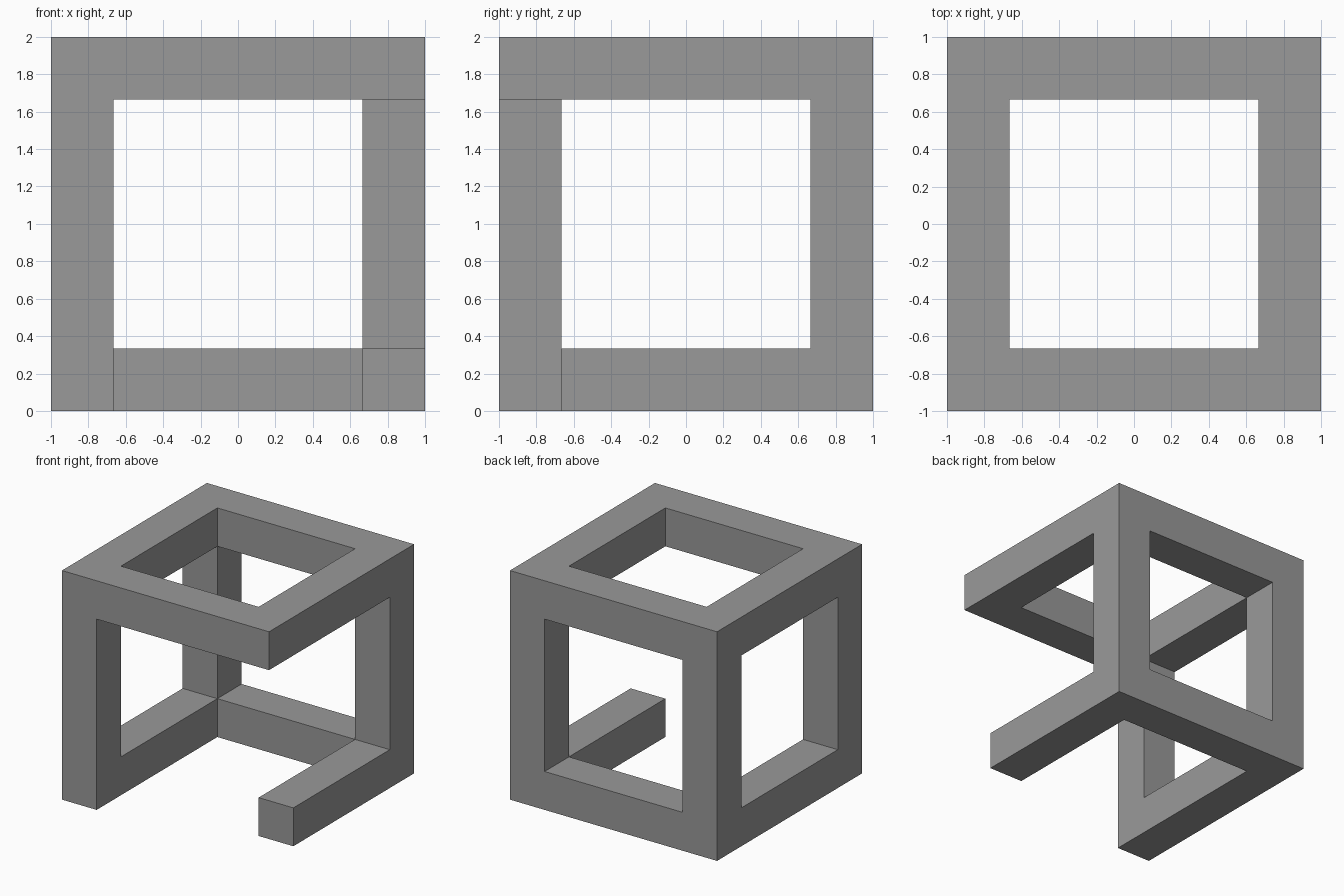
import bpy, bmesh
from itertools import product
from mathutils import Vector

if "Cube" in bpy.data.objects:
    bpy.data.objects.remove(bpy.data.objects["Cube"])

# Open cube frame laid out on a 3x3x3 grid of cells: corners and edge bars are solid
coords = ((-1, -0.665, 0.665, 1), (-1, -0.665, 0.665, 1), (0, 0.335, 1.665, 2))
solid = {c for c in product(range(3), repeat=3) if c.count(1) <= 1}

# Open up the front right corner: no post, no front bottom bar, no corner block
solid -= {(2, 0, 1), (1, 0, 0), (2, 0, 0)}

# Skin: a quad wherever a solid cell meets empty space
bm = bmesh.new()
for cell in sorted(solid):
    for axis, side in product(range(3), (0, 1)):
        neighbour = list(cell)
        neighbour[axis] += 1 if side else -1
        if tuple(neighbour) in solid:
            continue
        u, v = (axis + 1) % 3, (axis + 2) % 3
        quad = []
        for du, dv in ((0, 0), (1, 0), (1, 1), (0, 1)):
            i = list(cell)
            i[axis] += side
            i[u] += du
            i[v] += dv
            quad.append(bm.verts.new(Vector([coords[a][i[a]] for a in range(3)])))
        bm.faces.new(quad if side else quad[::-1])
bmesh.ops.remove_doubles(bm, verts=bm.verts[:], dist=0.0001)
bmesh.ops.recalc_face_normals(bm, faces=bm.faces[:])

mesh = bpy.data.meshes.new("cube_frame")
bm.to_mesh(mesh)
bm.free()

# Dark grey finish
grey = bpy.data.materials.new("dark_grey")
grey.diffuse_color = (0.32, 0.32, 0.32, 1)
grey.use_nodes = True
grey.node_tree.nodes["Principled BSDF"].inputs["Base Color"].default_value = grey.diffuse_color
mesh.materials.append(grey)
bpy.context.collection.objects.link(bpy.data.objects.new("cube_frame", mesh))
